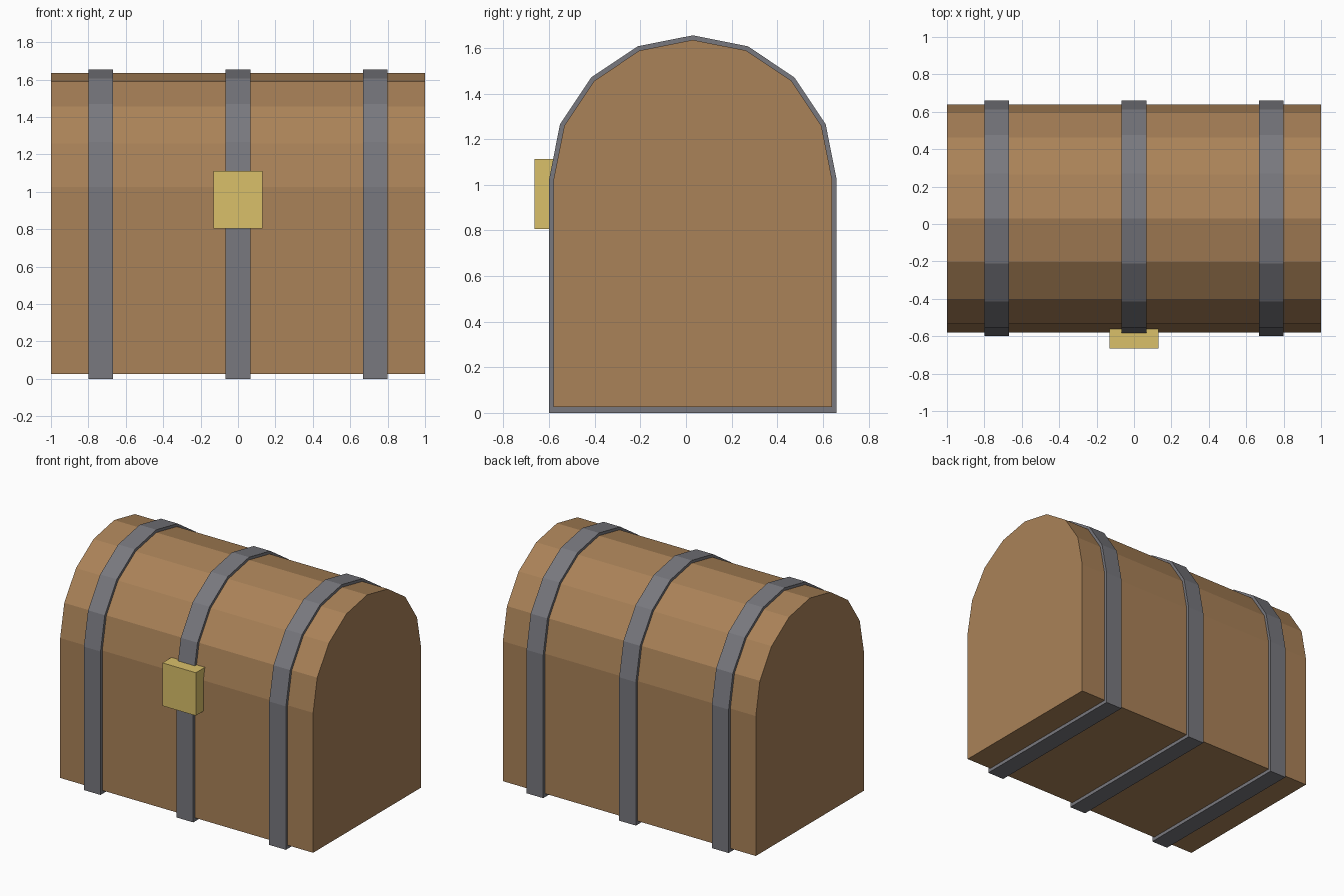
import bpy
import bmesh
import math

if "Cube" in bpy.data.objects:
    bpy.data.objects.remove(bpy.data.objects["Cube"])

CY, CZ = 0.03, 1.025      # centre of the lid arc


def material(name, rgb):
    lin = [((c / 255 + 0.055) / 1.055) ** 2.4 for c in rgb]
    m = bpy.data.materials.new(name)
    m.diffuse_color = (*lin, 1)
    m.use_nodes = True
    m.node_tree.nodes["Principled BSDF"].inputs["Base Color"].default_value = m.diffuse_color
    return m


wood = material("brown wood", (170, 130, 88))
iron = material("grey iron", (120, 120, 126))
brass = material("yellow brass", (218, 192, 106))


def arch(radius, bottom):
    """Chest outline in (y, z): straight walls under an eight-sided half circle."""
    arc = [(CY + radius * math.cos(math.pi * i / 8),
            CZ + radius * math.sin(math.pi * i / 8)) for i in range(9)]
    return [(CY + radius, bottom)] + arc + [(CY - radius, bottom)]


def finish(name, bm, mat):
    bmesh.ops.recalc_face_normals(bm, faces=bm.faces)
    me = bpy.data.meshes.new(name)
    bm.to_mesh(me)
    bm.free()
    me.materials.append(mat)
    ob = bpy.data.objects.new(name, me)
    bpy.context.collection.objects.link(ob)
    return ob


def prism(name, outline, x0, x1, mat):
    """Extrude a (y, z) outline along x with closed ends."""
    bm = bmesh.new()
    a = [bm.verts.new((x0, y, z)) for y, z in outline]
    b = [bm.verts.new((x1, y, z)) for y, z in outline]
    bm.faces.new(a)
    bm.faces.new(b)
    for i in range(len(a)):
        j = (i + 1) % len(a)
        bm.faces.new((a[i], a[j], b[j], b[i]))
    return finish(name, bm, mat)


def hoop(name, x0, x1, mat):
    """Closed strap wrapped round the chest."""
    bm = bmesh.new()
    rings = [[bm.verts.new((x, y, z)) for y, z in arch(r, bot)]
             for x, r, bot in ((x0, 0.61, 0.025), (x0, 0.63, 0),
                               (x1, 0.63, 0), (x1, 0.61, 0.025))]
    n = len(rings[0])
    for k in range(4):
        p, q = rings[k], rings[(k + 1) % 4]
        for i in range(n):
            j = (i + 1) % n
            bm.faces.new((p[i], p[j], q[j], q[i]))
    return finish(name, bm, mat)


# Wooden chest with rounded lid
prism("chest_body", arch(0.61, 0.025), -1, 1, wood)

# Three iron straps
for label, x in (("left", -0.733), ("middle", 0), ("right", 0.733)):
    hoop(label + "_strap", x - 0.066, x + 0.066, iron)

# Brass lock plate on the front
prism("lock", [(-0.665, 0.805), (-0.56, 0.805), (-0.56, 1.112), (-0.665, 1.112)],
      -0.132, 0.132, brass)
